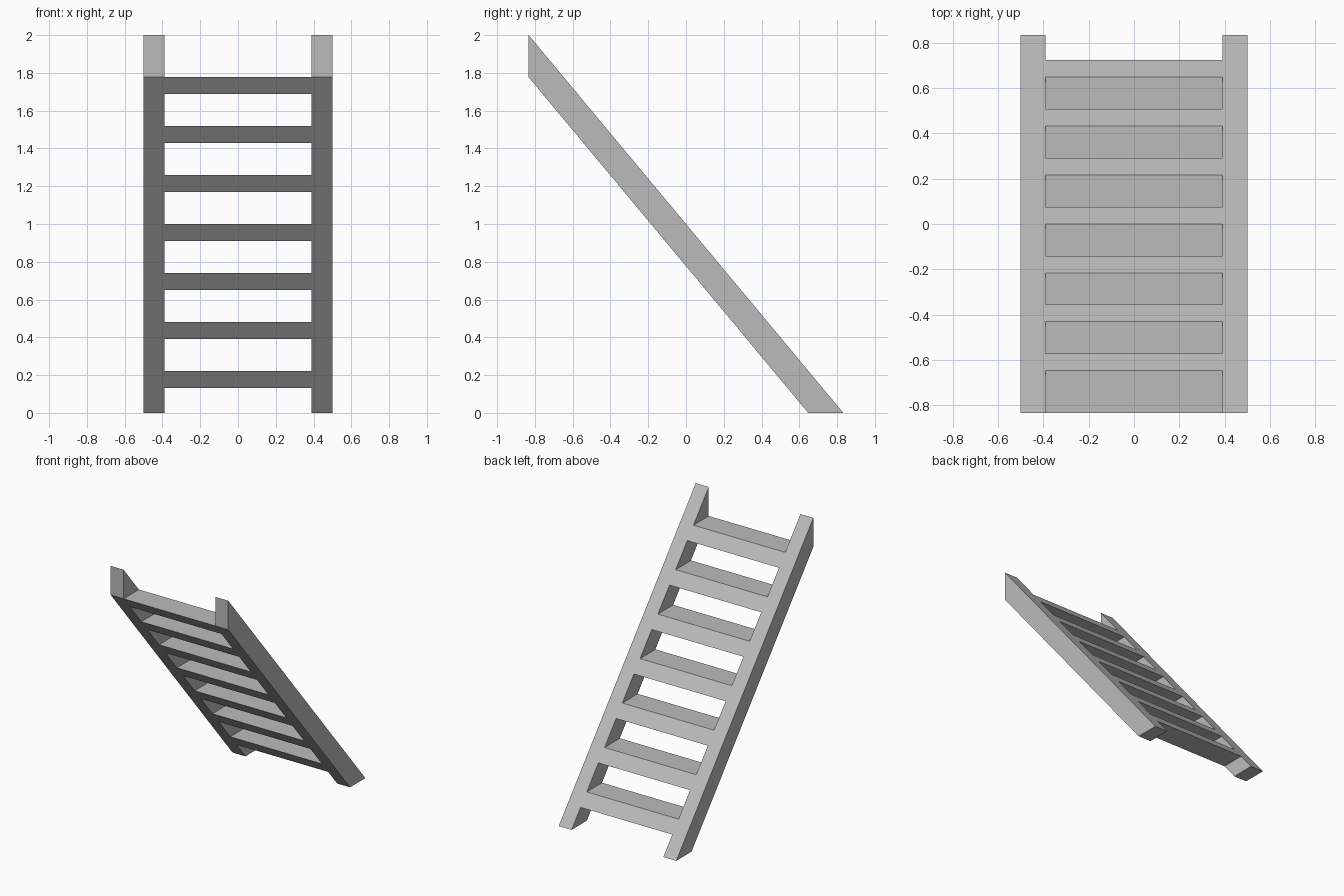
import bpy
import bmesh

cube = bpy.data.objects.get("Cube")
if cube:
    bpy.data.objects.remove(cube, do_unlink=True)

HALF_RUN = 0.833      # half the depth along y
HEIGHT = 2.0
DROP = 0.223          # vertical thickness of the sloped slab
HALF_WIDTH = 0.5
INNER = 0.39          # inner face of each rail
TREADS = 7
STEP = 0.2593
TREAD_HEIGHT = 0.09

grey = bpy.data.materials.new("plain grey")
grey.diffuse_color = (0.5, 0.5, 0.5, 1)
grey.use_nodes = True
grey.node_tree.nodes["Principled BSDF"].inputs["Base Color"].default_value = (0.5, 0.5, 0.5, 1)


def slope_y(z):
    """Depth of the sloped upper face at height z."""
    return HALF_RUN * (1 - 2 * z / HEIGHT)


def prism(name, profile, x0, x1):
    """Extrude a (y, z) profile across from x0 to x1."""
    bm = bmesh.new()
    face = bm.faces.new([bm.verts.new((x0, y, z)) for y, z in profile])
    result = bmesh.ops.extrude_face_region(bm, geom=[face])
    verts = [v for v in result["geom"] if isinstance(v, bmesh.types.BMVert)]
    bmesh.ops.translate(bm, verts=verts, vec=(x1 - x0, 0, 0))
    bmesh.ops.recalc_face_normals(bm, faces=bm.faces)
    mesh = bpy.data.meshes.new(name)
    bm.to_mesh(mesh)
    bm.free()
    mesh.materials.append(grey)
    obj = bpy.data.objects.new(name, mesh)
    bpy.context.collection.objects.link(obj)
    return obj


# Side rails: sloped, with a plumb top end and a level foot
rail = [(-HALF_RUN, HEIGHT), (-HALF_RUN, HEIGHT - DROP),
        (slope_y(DROP), 0), (HALF_RUN, 0)]
prism("left_rail", rail, INNER, HALF_WIDTH)
prism("right_rail", rail, -HALF_WIDTH, -INNER)

# Treads: level top and bottom, ends flush with both sloped faces
for i in range(TREADS):
    top = HEIGHT - DROP - i * STEP
    low = top - TREAD_HEIGHT
    tread = [(slope_y(top), top), (slope_y(top + DROP), top),
             (slope_y(low + DROP), low), (slope_y(low), low)]
    prism(f"tread_{TREADS - i}", tread, -INNER, INNER)
